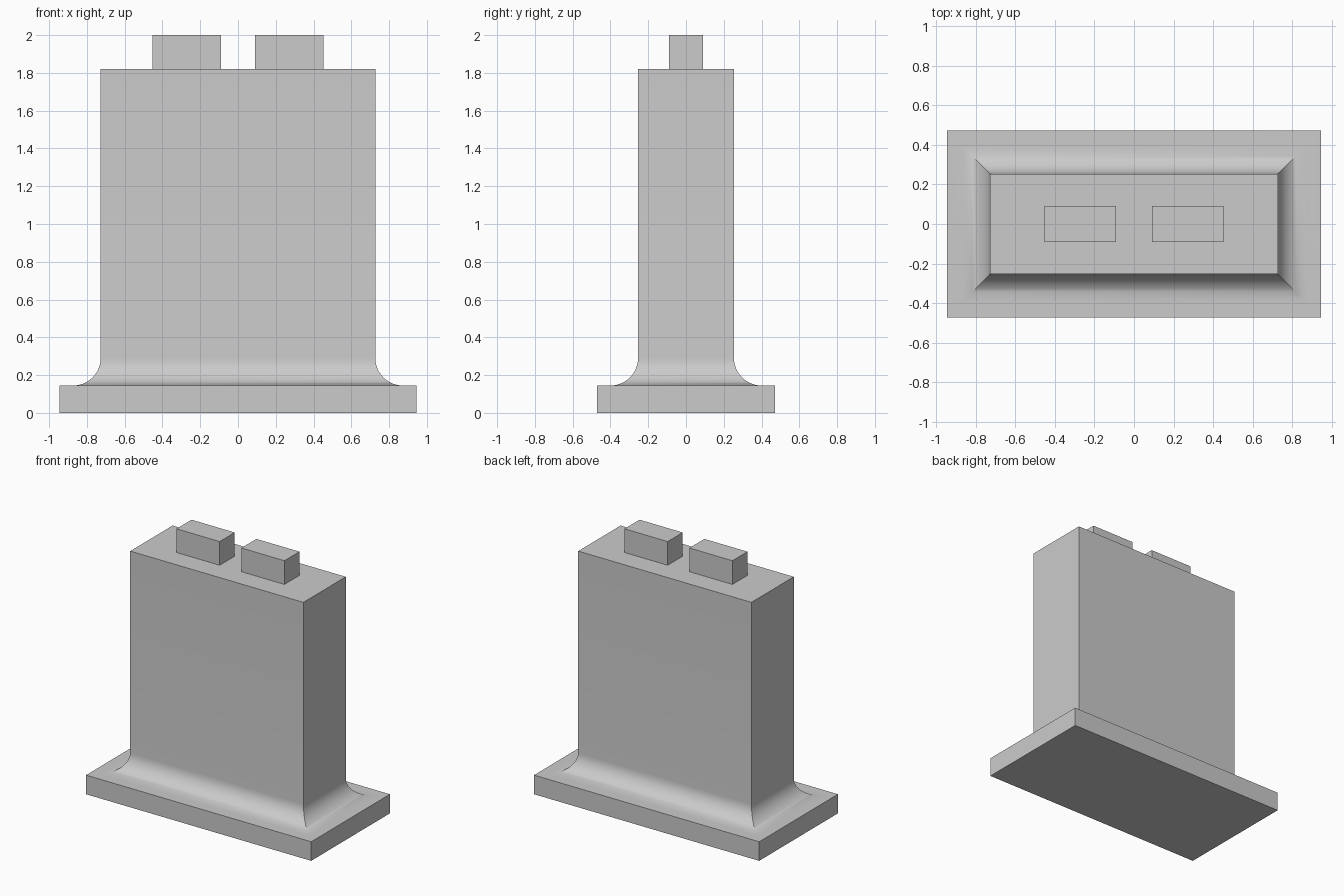
import bpy, bmesh, math

if "Cube" in bpy.data.objects:
    bpy.data.objects.remove(bpy.data.objects["Cube"], do_unlink=True)

grey = bpy.data.materials.new("plain grey")
grey.use_nodes = True
grey.diffuse_color = (0.6, 0.6, 0.6, 1)
grey.node_tree.nodes["Principled BSDF"].inputs["Base Color"].default_value = (0.6, 0.6, 0.6, 1)

HALF_X, HALF_Y = 0.727, 0.254   # upright block
BASE_MARGIN, BASE_TOP = 0.218, 0.145
BLOCK_TOP, TOP = 1.82, 2.0
FILLET, STEPS = 0.145, 12


def loft_rectangles(name, profile, half_x, half_y, centre_x=0):
    """Stack rectangles given as (outward offset, height) and skin them."""
    bm = bmesh.new()
    rings = []
    for offset, z in profile:
        x, y = half_x + offset, half_y + offset
        rings.append([bm.verts.new((centre_x + sx * x, sy * y, z))
                      for sx, sy in ((-1, -1), (1, -1), (1, 1), (-1, 1))])
    for low, high in zip(rings, rings[1:]):
        for i in range(4):
            j = (i + 1) % 4
            bm.faces.new((low[i], low[j], high[j], high[i]))
    bm.faces.new(rings[0][::-1])
    bm.faces.new(rings[-1])
    mesh = bpy.data.meshes.new(name)
    bm.to_mesh(mesh)
    bm.free()
    mesh.materials.append(grey)
    obj = bpy.data.objects.new(name, mesh)
    bpy.context.collection.objects.link(obj)
    return obj


# Base slab, concave fillet and upright block in one skin
profile = [(BASE_MARGIN, 0), (BASE_MARGIN, BASE_TOP)]
for k in range(STEPS + 1):
    a = math.pi / 2 * k / STEPS
    profile.append((FILLET * (1 - math.sin(a)), BASE_TOP + FILLET * (1 - math.cos(a))))
profile.append((0, BLOCK_TOP))
body = loft_rectangles("body_with_base", profile, HALF_X, HALF_Y)

bpy.ops.object.select_all(action="DESELECT")
body.select_set(True)
bpy.context.view_layer.objects.active = body
bpy.ops.object.shade_smooth_by_angle(angle=math.radians(30))

# Two tabs on top
for side, sign in (("left", 1), ("right", -1)):
    loft_rectangles(side + "_top_tab", [(0, BLOCK_TOP), (0, TOP)], 0.181, 0.09, sign * 0.272)
